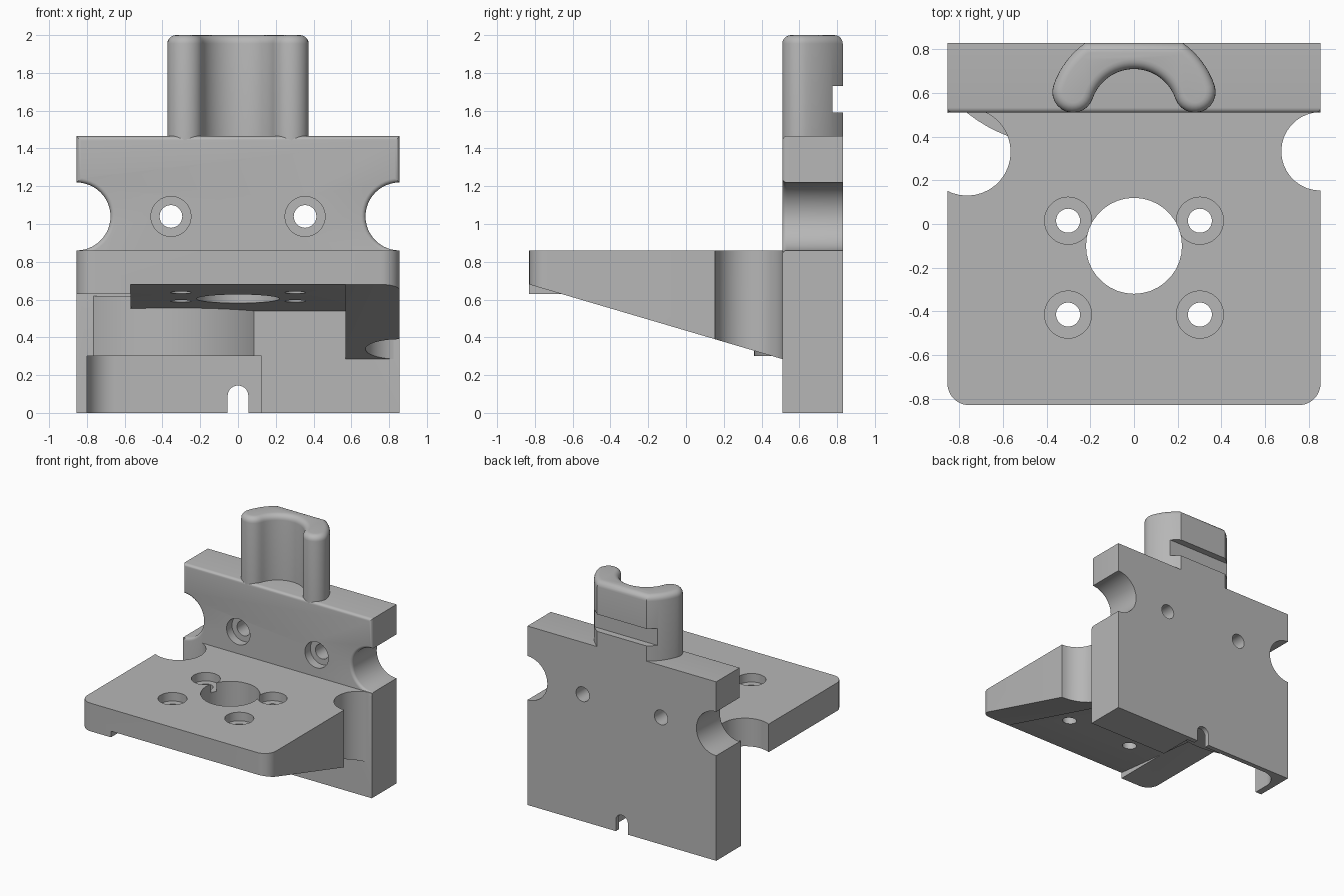
import bpy, bmesh
from math import sin, cos, radians, asin, degrees

cube = bpy.data.objects.get("Cube")
if cube:
    bpy.data.objects.remove(cube, do_unlink=True)

grey = bpy.data.materials.new("plain grey")
grey.use_nodes = True
colour = (0.47, 0.47, 0.47, 1)
grey.diffuse_color = colour
grey.node_tree.nodes["Principled BSDF"].inputs["Base Color"].default_value = colour


def arc(cx, cy, r, a0, a1, n=16):
    steps = [radians(a0 + (a1 - a0) * i / n) for i in range(n + 1)]
    return [(cx + r * cos(a), cy + r * sin(a)) for a in steps]


def mirrored(half):
    """Close a right-hand half outline with its mirror image."""
    return half + [(-x, y) for x, y in reversed(half)]


def prism(name, outline, axis, lo, hi, bevel=0, pick=None):
    """Extrude a 2D outline along an axis; optionally round picked edges."""
    place = {"x": lambda p, d: (d, p[0], p[1]),
             "y": lambda p, d: (p[0], d, p[1]),
             "z": lambda p, d: (p[0], p[1], d)}[axis]
    bm = bmesh.new()
    a = [bm.verts.new(place(p, lo)) for p in outline]
    b = [bm.verts.new(place(p, hi)) for p in outline]
    n = len(outline)
    bm.faces.new(a)
    bm.faces.new(b)
    for i in range(n):
        j = (i + 1) % n
        bm.faces.new((a[i], a[j], b[j], b[i]))
    bmesh.ops.recalc_face_normals(bm, faces=bm.faces)
    if bevel:
        edges = [e for e in bm.edges if all(pick(v.co) for v in e.verts)]
        bmesh.ops.bevel(bm, geom=edges, offset=bevel, segments=5,
                        profile=0.5, affect="EDGES", clamp_overlap=True)
    mesh = bpy.data.meshes.new(name)
    bm.to_mesh(mesh)
    bm.free()
    mesh.materials.append(grey)
    ob = bpy.data.objects.new(name, mesh)
    bpy.context.collection.objects.link(ob)
    return ob


def rod(x, y, r, axis, lo, hi):
    return prism("cutter", arc(x, y, r, 0, 350, 35), axis, lo, hi)


def box(x0, x1, y0, y1, z0, z1):
    return prism("cutter", [(x0, y0), (x1, y0), (x1, y1), (x0, y1)], "z", z0, z1)


def cut(ob, cutters):
    bpy.context.view_layer.objects.active = ob
    for c in cutters:
        c.hide_render = True
        mod = ob.modifiers.new("cut", "BOOLEAN")
        mod.operation, mod.solver, mod.object = "DIFFERENCE", "EXACT", c
        bpy.ops.object.modifier_apply(modifier=mod.name)
        bpy.data.objects.remove(c, do_unlink=True)


W, FRONT, BACK, SHELF = 0.855, 0.51, 0.83, 0.86

# Upright plate with side notches and a rounded upper front rim
half = [(W, 0)] + arc(W, 1.04, 0.18, 270, 90, 24) + [(W, 1.465)]
plate = prism("back_plate", mirrored(half), "y", FRONT, BACK, 0.05,
              lambda c: c.y < FRONT + 0.01 and c.z > SHELF - 0.01)
cuts = []
for x in (-0.355, 0.355):
    cuts += [rod(x, 1.04, 0.06, "y", 0.4, 1),
             rod(x, 1.04, 0.106, "y", 0.4, FRONT + 0.07)]
# Fan recess with a rounded inner corner, and the cable slot
recess = [(0.125, 0.4), (0.125, 0.79)] + arc(-0.65, 0.64, 0.15, 90, 180, 10) + [(-0.8, 0.4)]
cuts.append(prism("cutter", recess, "z", -0.1, 0.3))
slot = [(-0.055, -0.1), (0.055, -0.1)] + arc(0, 0.09, 0.055, 0, 180, 12)
cuts.append(prism("cutter", slot, "y", 0.4, 1))
cut(plate, cuts)

# Shelf with rounded front corners, a gusset on one side and a sloped underside
half = [(W, 0.514)] + arc(W - 0.1, -0.73, 0.1, 0, -90, 10)
shelf = prism("shelf", mirrored(half), "z", 0.2, SHELF)


def under(x0, x1, z_front, z_back):
    slope = (z_back - z_front) / (FRONT + BACK)
    line = [(-1, z_front - slope * 0.17), (1, z_back + slope * 0.49)]
    return prism("cutter", line + [(1, -0.5), (-1, -0.5)], "x", x0, x1)


cuts = [under(-0.57, 1, 0.68, 0.285),
        under(-0.57, 0.57, 0.68, 0.54),
        under(-1, -0.569, 0.63, 0.63),
        rod(W, 0.333, 0.18, "z", 0, 1),
        rod(-0.765, 0.33, 0.2, "z", 0, 1),
        rod(0, -0.1, 0.22, "z", 0, 1)]
for x in (-0.302, 0.302):
    for y in (0.015, -0.415):
        cuts += [rod(x, y, 0.055, "z", 0, 1),
                 rod(x, y, 0.108, "z", SHELF - 0.07, 1)]
cut(shelf, cuts)

# Curved fan shroud between the shelf and the plate
prism("fan_shroud", arc(-0.34, 1.04, 0.68, 228, 312, 20), "z", 0.3, 0.62)

# Half-ring clamp on top, with rounded leg ends and a strap slot behind
inner, outer = 0.2, 0.39
mid, wall = (inner + outer) / 2, (outer - inner) / 2
tilt = degrees(asin(wall / mid))
end = radians(tilt)
flat = degrees(asin((BACK - FRONT) / outer))
half = (arc(0, FRONT, inner, 90, tilt, 12)[1:]
        + arc(mid * cos(end), FRONT + mid * sin(end), wall, tilt + 180, tilt + 360, 12)[1:-1]
        + arc(0, FRONT, outer, tilt, flat, 8))
ring = mirrored(half) + [(0, FRONT + inner)]
clamp = prism("half_ring_clamp", ring, "z", 1.41, 2, 0.045, lambda c: c.z > 1.99)
cut(clamp, [box(-1, 1, 0.775, 1, 1.59, 1.73)])

# Smooth the curves and keep hard edges
bpy.ops.object.select_all(action="DESELECT")
for ob in bpy.context.collection.objects:
    if ob.type == "MESH":
        ob.select_set(True)
        bpy.context.view_layer.objects.active = ob
bpy.ops.object.shade_smooth_by_angle(angle=radians(30))
